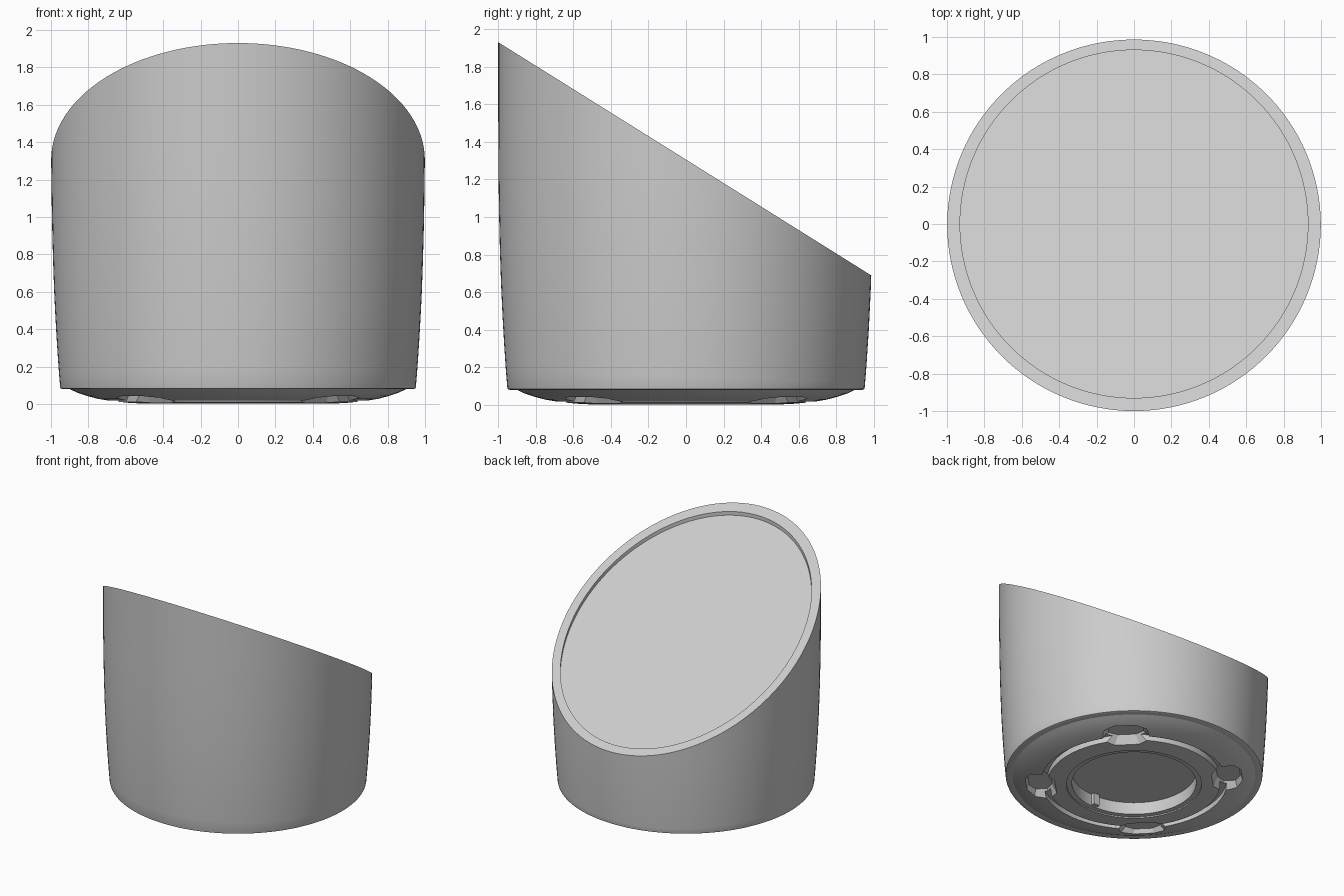
import bpy, bmesh, math
from mathutils import Matrix, Vector

if "Cube" in bpy.data.objects:
    bpy.data.objects.remove(bpy.data.objects["Cube"])

N = 128
SLOPE, MID = 0.625, 1.305          # slanted top plane: z = MID - SLOPE * y

grey = bpy.data.materials.new("plain grey")
grey.diffuse_color = (0.6, 0.6, 0.6, 1)
grey.use_nodes = True
grey.node_tree.nodes["Principled BSDF"].inputs["Base Color"].default_value = grey.diffuse_color

# Side wall taper: (height, radius)
WALL = [(0.09, 0.951), (0.2, 0.960), (0.4, 0.973), (0.6, 0.983), (0.8, 0.990),
        (1.0, 0.995), (1.3, 0.999), (2.0, 1.0)]


def wall_radius(z):
    for (z0, r0), (z1, r1) in zip(WALL, WALL[1:]):
        if z <= z1:
            return r0 + (r1 - r0) * max(0, (z - z0) / (z1 - z0))
    return 1.0


def wall_top(s):
    z = MID
    for _ in range(12):
        z = MID - SLOPE * wall_radius(z) * s
    return z


def make_object(name, bm):
    bmesh.ops.recalc_face_normals(bm, faces=bm.faces)
    me = bpy.data.meshes.new(name)
    bm.to_mesh(me)
    bm.free()
    me.materials.append(grey)
    ob = bpy.data.objects.new(name, me)
    bpy.context.collection.objects.link(ob)
    return ob


# Underside: centre recess, stepped lip, ring groove, curved dish, foot edge
UNDER = [(0.46, 0.11), (0.46, 0.012), (0.50, 0.012), (0.50, 0.002), (0.58, 0.006),
         (0.64, 0.012), (0.64, 0.06), (0.69, 0.06), (0.69, 0.018), (0.75, 0.028),
         (0.81, 0.044), (0.86, 0.061), (0.90, 0.08), (0.94, 0.08), (0.949, 0.084)]
angles = [2 * math.pi * i / N for i in range(N)]
rings = [[(r, z)] * N for r, z in UNDER]

# Side wall rows, each stretched up to the slanted rim
for k in range(11):
    t = (k / 10) ** 1.3
    row = []
    for a in angles:
        z = 0.09 + t * (wall_top(math.sin(a)) - 0.09)
        row.append((wall_radius(z), z))
    rings.append(row)

# Slanted rim and shallow recessed face
for drop in (0, 0.03):
    rings.append([(0.93, MID - SLOPE * 0.93 * math.sin(a) - drop) for a in angles])

bm = bmesh.new()
loops = [[bm.verts.new((r * math.cos(a), r * math.sin(a), z))
          for a, (r, z) in zip(angles, ring)] for ring in rings]
for lo, hi in zip(loops, loops[1:]):
    for i in range(N):
        j = (i + 1) % N
        bm.faces.new((lo[i], lo[j], hi[j], hi[i]))
bm.faces.new(loops[0][::-1])
bm.faces.new(loops[-1])
body = make_object("slanted_body", bm)

# Four flared octagonal foot pockets on the diagonals
bm = bmesh.new()
for q in range(4):
    turn = Matrix.Rotation(math.radians(45 + 90 * q), 4, 'Z')
    levels = []
    for z, u, v in ((-0.03, 0.135, 0.21), (0.075, 0.085, 0.13)):
        outline = [(u, v * .5), (u * .5, v), (-u * .5, v), (-u, v * .5),
                   (-u, -v * .5), (-u * .5, -v), (u * .5, -v), (u, -v * .5)]
        levels.append([bm.verts.new(turn @ Vector((0.70 + x, y, z))) for x, y in outline])
    lo, hi = levels
    bm.faces.new(lo[::-1])
    bm.faces.new(hi)
    for i in range(8):
        j = (i + 1) % 8
        bm.faces.new((lo[i], lo[j], hi[j], hi[i]))
cutter = make_object("pocket_cutter", bm)
cutter.hide_render = True

bpy.context.view_layer.objects.active = body
body.select_set(True)
mod = body.modifiers.new("pockets", 'BOOLEAN')
mod.operation = 'DIFFERENCE'
mod.solver = 'EXACT'
mod.object = cutter
bpy.ops.object.modifier_apply(modifier=mod.name)
bpy.data.objects.remove(cutter)
bpy.ops.object.shade_smooth_by_angle(angle=math.radians(25))

# Small locating tab on the wall of the centre recess
bm = bmesh.new()
bmesh.ops.create_cube(bm, size=1, matrix=Matrix.Translation((0, -0.45, 0.065))
                      @ Matrix.Diagonal((0.05, 0.04, 0.09, 1)))
make_object("recess_tab", bm)
